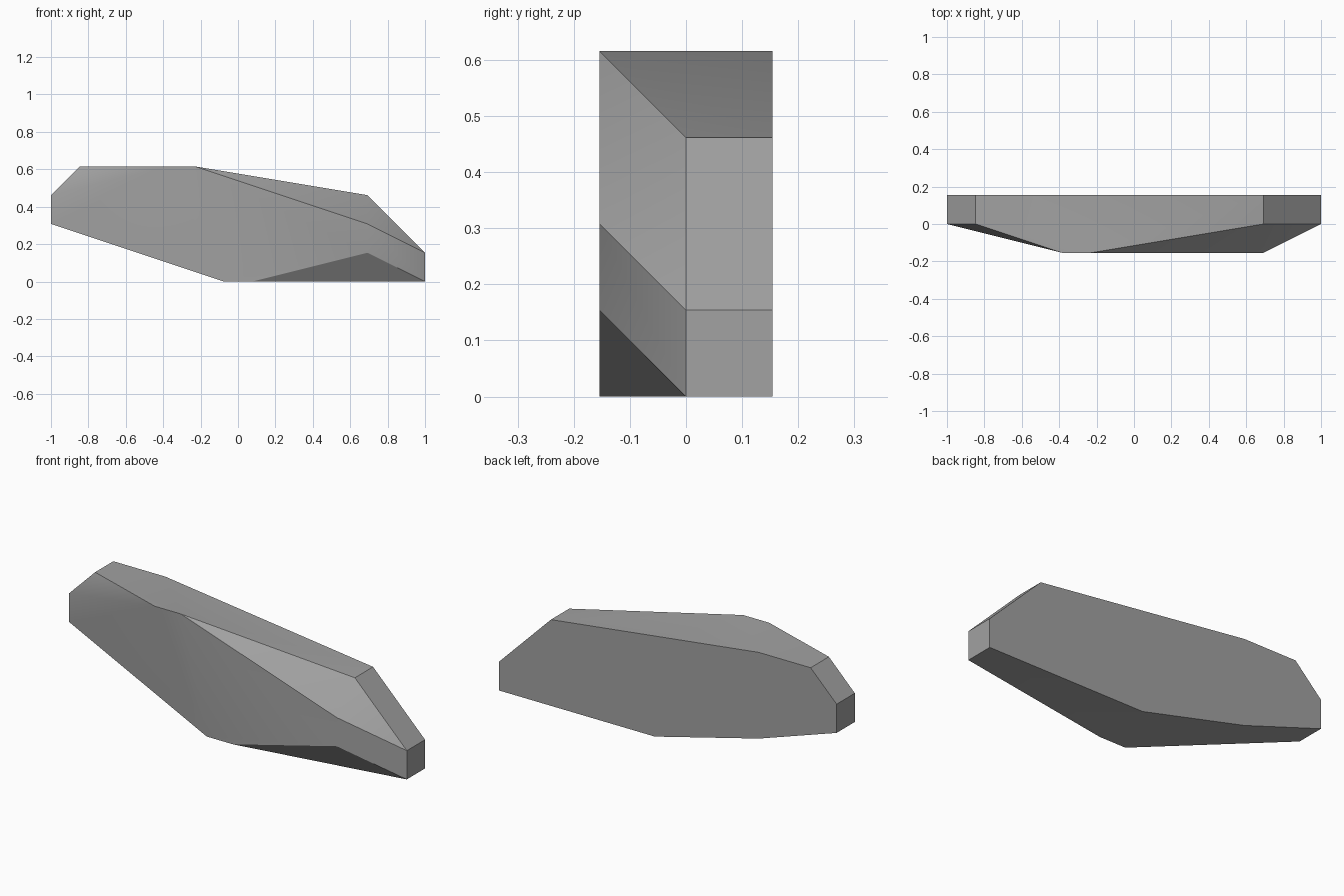
import bpy
import bmesh
import math

cube = bpy.data.objects.get("Cube")
if cube:
    bpy.data.objects.remove(cube, do_unlink=True)

UNIT = 2 / 13  # the rock's corners sit on a regular lattice

# Corner outlines (x, z) of three upright slices, keyed by depth y
SLICES = {
    1: [(-6.5, 2), (-6.5, 3), (-5.5, 4), (-3.5, 4), (4.5, 3),
        (6.5, 1), (6.5, 0), (0.5, 0), (-3.5, 1)],                     # flat back
    0: [(-6.5, 2), (-6.5, 3), (-5.5, 4), (4.5, 3), (6.5, 1), (6.5, 0)],  # middle
    -1: [(-2.5, 4), (-1.5, 4), (4.5, 2), (4.5, 1), (0.5, 0), (-0.5, 0)],  # front
}

# Stone material
stone = bpy.data.materials.new("stone_grey")
stone.use_nodes = True
colour = (0.36, 0.36, 0.36, 1)
stone.diffuse_color = colour
stone.node_tree.nodes["Principled BSDF"].inputs["Base Color"].default_value = colour

# Rock body: hull around the slices, with coplanar triangles merged
bm = bmesh.new()
for y, outline in SLICES.items():
    for x, z in outline:
        bm.verts.new((x * UNIT, y * UNIT, z * UNIT))
bmesh.ops.convex_hull(bm, input=bm.verts)
bmesh.ops.dissolve_limit(bm, angle_limit=math.radians(0.5),
                         verts=bm.verts, edges=bm.edges)
bmesh.ops.recalc_face_normals(bm, faces=bm.faces)
mesh = bpy.data.meshes.new("faceted_rock")
bm.to_mesh(mesh)
bm.free()
mesh.materials.append(stone)

rock = bpy.data.objects.new("faceted_rock", mesh)
bpy.context.collection.objects.link(rock)

# Soften shallow facets, keep steep edges crisp
bpy.ops.object.select_all(action="DESELECT")
rock.select_set(True)
bpy.context.view_layer.objects.active = rock
bpy.ops.object.shade_smooth_by_angle(angle=math.radians(30))
